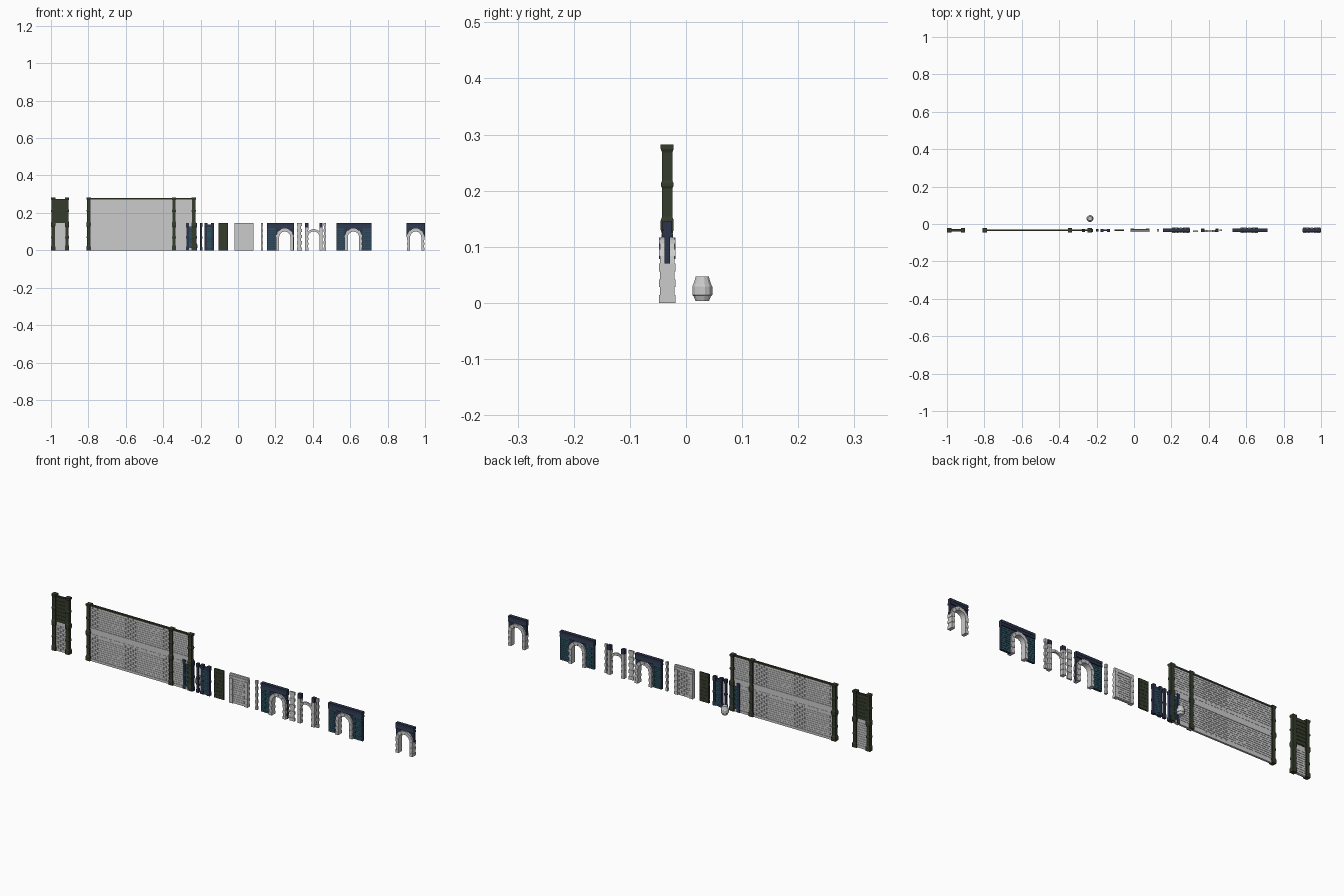
import bpy, bmesh, math

if "Cube" in bpy.data.objects:
    bpy.data.objects.remove(bpy.data.objects["Cube"])

CY = -0.0335          # centre line of every wall piece
H1, H2 = 0.145, 0.282  # one and two storey heights


def material(name, col):
    m = bpy.data.materials.new(name)
    m.diffuse_color = (*col, 1)
    m.use_nodes = True
    m.node_tree.nodes["Principled BSDF"].inputs["Base Color"].default_value = m.diffuse_color
    return m


GREEN = material("dark_green", (0.035, 0.045, 0.025))
NAVY = material("navy", (0.025, 0.035, 0.07))
TEAL = material("teal", (0.025, 0.085, 0.12))


def finish(bm, name, mat=None):
    bmesh.ops.recalc_face_normals(bm, faces=bm.faces)
    me = bpy.data.meshes.new(name)
    bm.to_mesh(me)
    bm.free()
    ob = bpy.data.objects.new(name, me)
    bpy.context.collection.objects.link(ob)
    if mat:
        me.materials.append(mat)
    return ob


def prism(bm, pts, half, cy=CY):
    """Outline in x/z extruded along y."""
    a = [bm.verts.new((x, cy - half, z)) for x, z in pts]
    b = [bm.verts.new((x, cy + half, z)) for x, z in pts]
    bm.faces.new(a)
    bm.faces.new(b[::-1])
    for i in range(len(pts)):
        j = (i + 1) % len(pts)
        bm.faces.new((a[i], b[i], b[j], a[j]))


def box(bm, x0, x1, z0, z1, half, cy=CY):
    prism(bm, [(x0, z0), (x1, z0), (x1, z1), (x0, z1)], half, cy)


def plate(name, x0, x1, z0, z1, half, mat=None, cy=CY):
    bm = bmesh.new()
    box(bm, x0, x1, z0, z1, half, cy)
    return finish(bm, name, mat)


def bricks(name, areas, half, mat=None, row=0.011, length=0.028, gap=0.0008):
    """Running-bond courses filling each x0, x1, z0, z1 area."""
    bm = bmesh.new()
    for x0, x1, z0, z1 in areas:
        n = max(1, round((z1 - z0) / row))
        h = (z1 - z0) / n
        for r in range(n):
            x = x0 - (length / 2 if r % 2 else 0)
            while x < x1 - 0.002:
                a, b = max(x, x0) + gap, min(x + length, x1) - gap
                if b - a > 0.001:
                    box(bm, a, b, z0 + r * h + gap, z0 + (r + 1) * h - gap, half)
                x += length
    return finish(bm, name, mat)


def turned(name, cx, cy, profile, n, mat=None):
    """Stack of n-sided rings (radius to the flats, z)."""
    bm = bmesh.new()
    k = 1 / math.cos(math.pi / n)
    rings = [[bm.verts.new((cx + r * k * math.cos((i + .5) * math.tau / n),
                            cy + r * k * math.sin((i + .5) * math.tau / n), z))
              for i in range(n)] for r, z in profile]
    for p, q in zip(rings, rings[1:]):
        for i in range(n):
            bm.faces.new((p[i], p[(i + 1) % n], q[(i + 1) % n], q[i]))
    bm.faces.new(rings[0])
    bm.faces.new(rings[-1])
    return finish(bm, name, mat)


POST = [(.0115, 0), (.0115, .02), (.009, .026), (.009, .062), (.0105, .066), (.0105, .072),
        (.009, .076), (.009, .122), (.0115, .13), (.0115, .147), (.009, .154), (.009, .172),
        (.009, .19), (.009, .204), (.011, .208), (.011, .214), (.009, .218), (.009, .236),
        (.009, .254), (.009, .268), (.0115, .274), (.0115, H2)]


def post(name, x):
    turned(name, x, CY, POST, 4, GREEN)


# two storey gate bay on the far left
post("gate_post_left", -0.9885)
post("gate_post_right", -0.914)
plate("gate_core", -0.98, -0.92, 0, 0.145, 0.003)
bricks("gate_bricks", [(-0.98, -0.92, 0.004, 0.128)], 0.0045)
plate("gate_upper_panel", -0.98, -0.92, 0.145, 0.275, 0.004, GREEN)
bm = bmesh.new()
for i in range(7):
    box(bm, -0.98, -0.92, 0.15 + i * .018, 0.162 + i * .018, 0.0055)
finish(bm, "gate_slats", GREEN)

# long two storey wall
post_xs = (-0.7985, -0.342, -0.2365)
for i, x in enumerate(post_xs):
    post(f"wall_post_{i}", x)
plate("wall_core", -0.79, -0.24, 0, 0.278, 0.0025)
bricks("wall_bricks", [(-0.79, -0.24, 0.012, 0.128), (-0.79, -0.24, 0.166, 0.272)], 0.0038)
bm = bmesh.new()
for k in range(6):
    x = -0.79 + k * 0.55 / 6
    for z0, z1, h in ((0, .012, .005), (.128, .136, .005), (.136, .158, .004), (.158, .166, .005)):
        box(bm, x, x + 0.55 / 6, z0, z1, h)
finish(bm, "wall_bands")
plate("wall_coping", -0.79, -0.24, 0.272, 0.28, 0.005, GREEN)

# blue pilasters and short blue walls
PIL = [(1, 0), (1, .016), (.8, .02), (.8, .062), (.95, .065), (.95, .073), (.8, .076),
       (.8, .122), (1, .127), (1, H1)]


def pilaster(name, x, r, mat=NAVY):
    turned(name, x, CY, [(r * s, z) for s, z in PIL], 4, mat)


for i, (a, b) in enumerate(((-0.278, -0.219), (-0.18, -0.128))):
    pilaster(f"blue_pilaster_{i}_left", a + 0.008, 0.008)
    pilaster(f"blue_pilaster_{i}_right", b - 0.008, 0.008)
    plate(f"blue_wall_core_{i}", a + .014, b - .014, 0, 0.138, 0.004, NAVY)
    bricks(f"blue_wall_bricks_{i}", [(a + .014, b - .014, 0, 0.124)], 0.005, TEAL)
pilaster("single_blue_pilaster", -0.197, 0.0065)

# dark green plank panel
bm = bmesh.new()
for i in range(8):
    box(bm, -0.105, -0.053, i * H1 / 8 + .0005, (i + 1) * H1 / 8 - .0005, 0.004)
finish(bm, "green_panel_planks", GREEN)
plate("green_panel_core", -0.105, -0.053, 0, H1, 0.003, GREEN)


def quoins(name, x0, x1, z1, half, cy=CY, n=9, step=0.0015):
    """Column of blocks with alternating widths."""
    bm = bmesh.new()
    for i in range(n):
        d = step if i % 2 else 0
        box(bm, x0 + d, x1 - d, i * z1 / n, (i + 1) * z1 / n, half - d / 2, cy)
    return finish(bm, name)


# grey stone panel with quoined edges and slim grey columns
plate("stone_panel_core", -0.02, 0.083, 0, H1, 0.005)
bricks("stone_panel_bricks", [(0, 0.063, 0.004, 0.122)], 0.0065)
quoins("stone_panel_quoin_left", -0.02, 0, 0.124, 0.01)
quoins("stone_panel_quoin_right", 0.063, 0.083, 0.124, 0.01)
plate("stone_panel_cap", -0.02, 0.083, 0.126, 0.136, 0.008)
quoins("slim_column", 0.122, 0.133, H1, 0.006)
quoins("narrow_stone_strip", 0.315, 0.341, H1, 0.004, CY - 0.005, step=0.003)

SPRING = 0.07


def arc(cx, r, n):
    return [(cx - r * math.cos(math.pi * i / n), SPRING + r * math.sin(math.pi * i / n))
            for i in range(n + 1)]


def stone_ring(name, cx, ri, ro, half, cy=CY):
    bm = bmesh.new()
    # jamb blocks
    for s in (-1, 1):
        for i in range(5):
            h = half if i % 2 == 0 else half - .0015
            e = ro if i % 2 == 0 else ro - .002
            x0, x1 = sorted((cx + s * ri, cx + s * e))
            box(bm, x0, x1, i * SPRING / 5, (i + 1) * SPRING / 5, h, cy)
    # voussoirs
    n = 11
    pi, po = arc(cx, ri, n), arc(cx, ro, n)
    for i in range(n):
        h = half if i % 2 == 1 else half - .0015
        prism(bm, [pi[i], po[i], po[i + 1], pi[i + 1]], h, cy)
    finish(bm, name)


def arch_wall(name, x0, x1, cx):
    ri, ro = 0.03, 0.047
    stone_ring(name + "_stone_ring", cx, ri, ro, 0.0145)
    # wall with arched opening
    bm = bmesh.new()
    c = arc(cx, ro - .004, 12)
    outline = [(x0, H1), (x0, 0), (c[0][0], 0)] + c + [(c[-1][0], 0), (x1, 0), (x1, H1)]
    if x0 > cx - 0.055:
        outline = [(x0, H1), (x0, SPRING)] + c + [(x1, SPRING), (x1, H1)]
    prism(bm, outline, 0.0052, CY)
    finish(bm, name + "_wall", NAVY)
    # brick courses beside the opening
    areas = [(a, b, 0, 0.117) for a, b in ((x0, cx - ro), (cx + ro, x1)) if b - a > 0.01]
    if areas:
        bricks(name + "_bricks", areas, 0.0064, TEAL, length=0.024)
    # sloped cornice
    bm = bmesh.new()
    box(bm, x0, x1, 0.132, H1, 0.0085)
    a = [bm.verts.new((x, CY + s * h, z)) for x in (x0, x1)
         for s, h, z in ((-1, .0105, .117), (1, .0105, .117), (1, .007, .132), (-1, .007, .132))]
    for f in ((0, 1, 2, 3), (4, 5, 6, 7), (0, 1, 5, 4), (1, 2, 6, 5), (2, 3, 7, 6), (3, 0, 4, 7)):
        bm.faces.new([a[i] for i in f])
    finish(bm, name + "_cornice", NAVY)


# three arched doorways
arch_wall("corner_arch", 0.155, 0.299, 0.25)
arch_wall("middle_arch", 0.527, 0.715, 0.617)
arch_wall("end_arch", 0.9, 1.0, 0.95)

# loose stone arch between free columns
stone_ring("loose_arch", 0.405, 0.031, 0.043, 0.005, CY - 0.004)
for i, x in enumerate((0.367, 0.444)):
    quoins(f"free_column_{i}", x - .009, x + .009, 0.122, 0.01)
    plate(f"free_column_cap_{i}", x - .009, x + .009, 0.122, H1, 0.008, NAVY)
quoins("free_strip", 0.458, 0.47, H1, 0.005)

# barrel behind the wall
turned("barrel", -0.235, 0.029,
       [(.012, .003), (.0155, .012), (.0178, .014), (.0178, .024), (.0178, .029),
        (.0155, .034), (.0115, .047)], 12)
